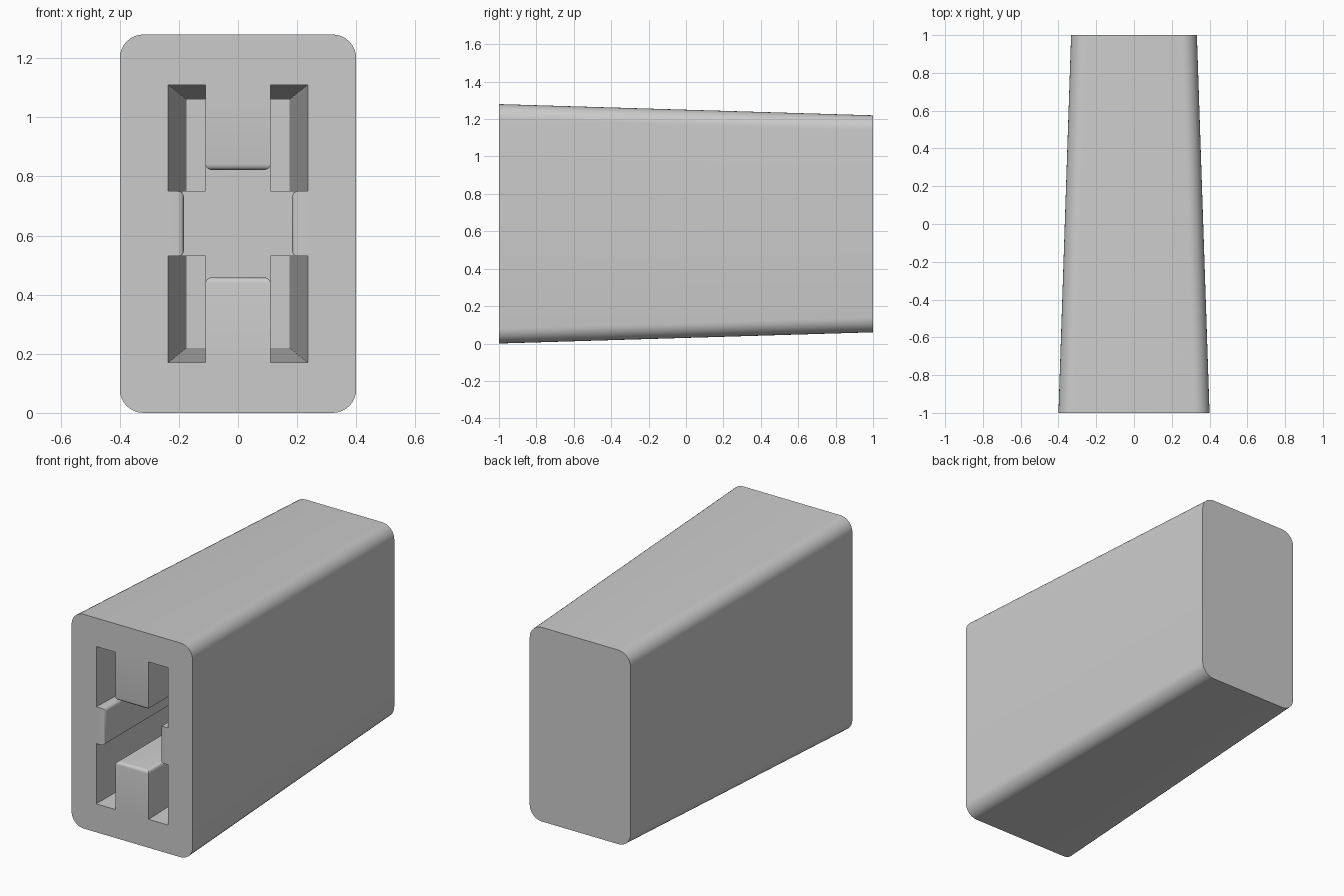
import bpy, bmesh, math
from mathutils import Vector

if "Cube" in bpy.data.objects:
    bpy.data.objects.remove(bpy.data.objects["Cube"], do_unlink=True)

grey = bpy.data.materials.new("plain grey")
grey.use_nodes = True
grey.diffuse_color = (0.6, 0.6, 0.6, 1)
grey.node_tree.nodes["Principled BSDF"].inputs["Base Color"].default_value = (0.6, 0.6, 0.6, 1)

MID = 0.64          # height of the centre line
FRONT, BACK = -1.0, 1.0


def make_object(name, bm):
    bmesh.ops.recalc_face_normals(bm, faces=bm.faces)
    mesh = bpy.data.meshes.new(name)
    bm.to_mesh(mesh)
    bm.free()
    mesh.materials.append(grey)
    obj = bpy.data.objects.new(name, mesh)
    bpy.context.collection.objects.link(obj)
    return obj


def outline(half_x, half_z, radius, steps=8):
    """Rectangle around the centre line, with optional round corners."""
    if radius == 0:
        return [(half_x, half_z), (-half_x, half_z), (-half_x, -half_z), (half_x, -half_z)]
    points = []
    for quarter, (sx, sz) in enumerate([(1, 1), (-1, 1), (-1, -1), (1, -1)]):
        for i in range(steps + 1):
            a = (quarter + i / steps) * math.pi / 2
            points.append((sx * (half_x - radius) + radius * math.cos(a),
                           sz * (half_z - radius) + radius * math.sin(a)))
    return points


def loft(name, sections):
    """Solid through (y, half_x, half_z, radius) sections."""
    bm = bmesh.new()
    rings = [[bm.verts.new((x, y, MID + z)) for x, z in outline(hx, hz, r)]
             for y, hx, hz, r in sections]
    for a, b in zip(rings, rings[1:]):
        for i in range(len(a)):
            j = (i + 1) % len(a)
            bm.faces.new((a[i], a[j], b[j], b[i]))
    bm.faces.new(rings[0])
    bm.faces.new(rings[-1])
    return make_object(name, bm)


def box(name, low, high, tip=None, radius=0.02):
    """Box; the edges of the face looking along tip are rounded."""
    bm = bmesh.new()
    bmesh.ops.create_cube(bm, size=1)
    low, high = Vector(low), Vector(high)
    for v in bm.verts:
        v.co = Vector((low[i] + (v.co[i] + 0.5) * (high[i] - low[i]) for i in range(3)))
    if tip:
        bm.normal_update()
        face = max(bm.faces, key=lambda f: f.normal.dot(Vector(tip)))
        edges = [e for e in face.edges if min(v.co.y for v in e.verts) < high.y - 0.001]
        bmesh.ops.bevel(bm, geom=edges, offset=radius, segments=4, profile=0.5, affect='EDGES')
    return make_object(name, bm)


def combine(target, tool, operation):
    mod = target.modifiers.new(operation.title(), 'BOOLEAN')
    mod.object, mod.operation, mod.solver = tool, operation, 'EXACT'
    bpy.context.view_layer.objects.active = target
    bpy.ops.object.modifier_apply(modifier=mod.name)
    bpy.data.objects.remove(tool, do_unlink=True)


# Tapered housing with round long edges
housing = loft("housing", [(FRONT, 0.4, 0.64, 0.08), (BACK, 0.333, 0.58, 0.08)])

# Tapered pocket, open at the front
end = 0.77
pocket = loft("pocket_cutter", [(FRONT - 0.1, 0.239, 0.473, 0),
                                (FRONT, 0.236, 0.47, 0), (end, 0.174, 0.42, 0)])
combine(housing, pocket, 'DIFFERENCE')

# Solid core between the four deep corner slots
core, deep = 0.4, end + 0.05
combine(housing, box("core_upright", (-0.11, core, 0.15), (0.11, deep, 1.13)), 'UNION')
combine(housing, box("core_crossbar", (-0.22, core, 0.53), (0.22, deep, 0.75)), 'UNION')

# Guide ribs reaching in from the four pocket walls
rib_end = core + 0.02
for side in (-1, 1):
    zs = sorted((MID + side * 0.182, MID + side * 0.5))
    combine(housing, box("upright_rib", (-0.11, FRONT, zs[0]), (0.11, rib_end, zs[1]),
                         (0, 0, -side)), 'UNION')
    xs = sorted((side * 0.183, side * 0.27))
    combine(housing, box("side_rib", (xs[0], FRONT, 0.53), (xs[1], rib_end, 0.75),
                         (-side, 0, 0)), 'UNION')

# Smooth the round corners, keep the rest sharp
bpy.ops.object.select_all(action='DESELECT')
housing.select_set(True)
bpy.context.view_layer.objects.active = housing
bpy.ops.object.shade_smooth_by_angle(angle=math.radians(30))
